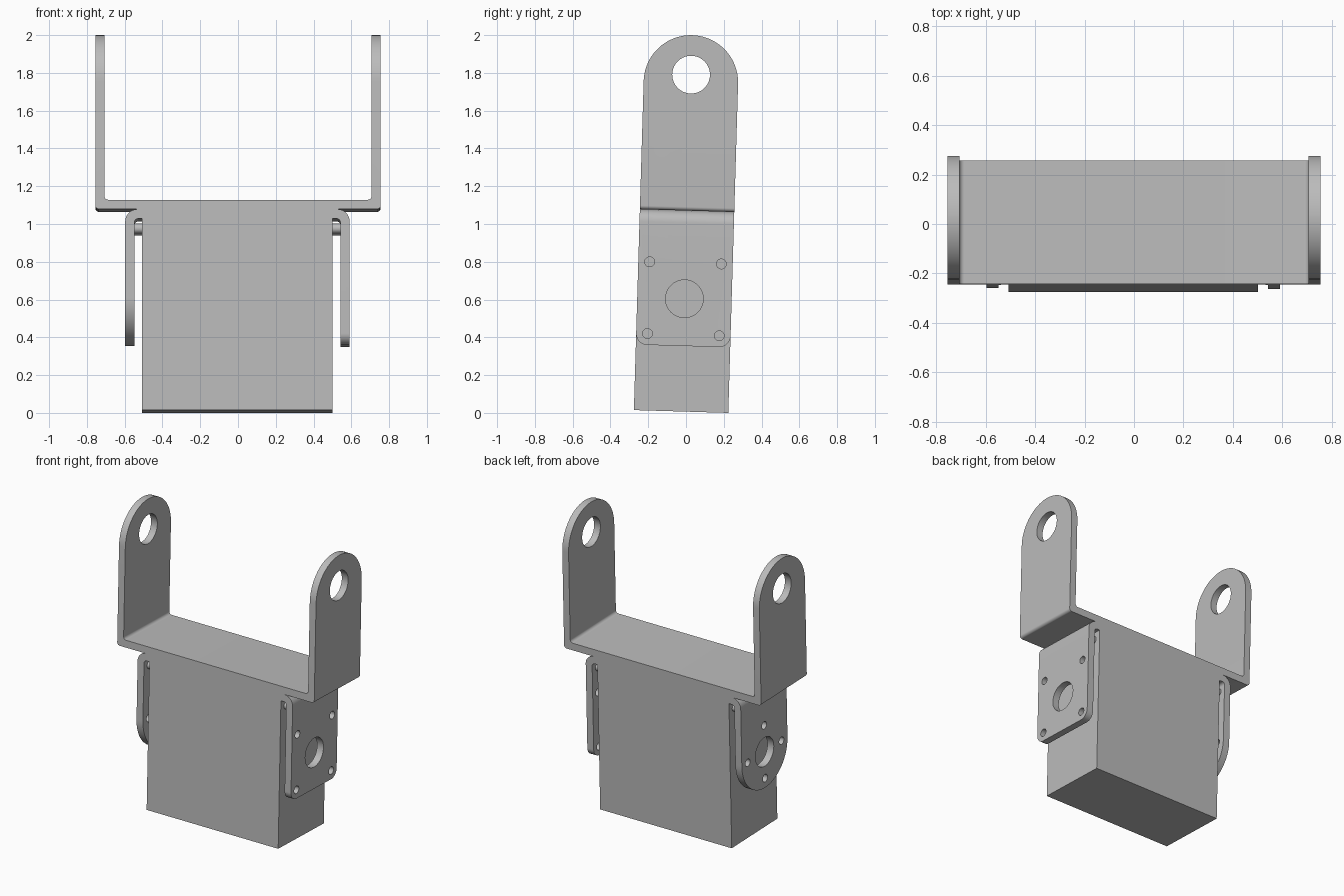
import bpy, bmesh, math
from mathutils import Vector, Matrix

if "Cube" in bpy.data.objects:
    bpy.data.objects.remove(bpy.data.objects["Cube"], do_unlink=True)

GREY = (0.5, 0.5, 0.5, 1)
metal = bpy.data.materials.new("plain_grey")
metal.use_nodes = True
metal.diffuse_color = GREY
metal.node_tree.nodes["Principled BSDF"].inputs["Base Color"].default_value = GREY

# Whole assembly leans slightly backwards
LEAN = Matrix.Translation((0, -0.026, 0.0074)) @ Matrix.Rotation(-0.0297, 4, 'X')
HALF = 0.25      # half depth of every part
HUB = 0.597      # height of the side pivot
PIN = 0.026      # radius of pins and screw holes
SHIFT = -0.003   # sideways offset of the body


def rounded(corners, steps=14):
    """Outline from (u, v, radius) corners, each filleted with an arc."""
    out = []
    for i, (u, v, r) in enumerate(corners):
        p = Vector((u, v))
        if r == 0:
            out.append(p)
            continue
        a = (Vector(corners[i - 1][:2]) - p).normalized()
        b = (Vector(corners[(i + 1) % len(corners)][:2]) - p).normalized()
        c = p + (a + b) * r          # right-angled corners only
        for k in range(steps + 1):
            t = math.pi / 2 * k / steps
            q = c - b * r * math.cos(t) - a * r * math.sin(t)
            if not out or (q - out[-1]).length > 1e-5:
                out.append(q)
    return out


def circle(y, z, r, n=40):
    return [Vector((y + r * math.cos(2 * math.pi * k / n),
                    z + r * math.sin(2 * math.pi * k / n))) for k in range(n)]


def prism(name, outlines, axis, lo, hi):
    """Extrude outlines along x (given as y, z) or along y (given as x, z)."""
    bm = bmesh.new()
    for pts in outlines:
        place = (lambda p: (lo, p.x, p.y)) if axis == 'x' else (lambda p: (p.x, lo, p.y))
        face = bm.faces.new([bm.verts.new(place(p)) for p in pts])
        new = bmesh.ops.extrude_face_region(bm, geom=[face])["geom"]
        step = Vector((hi - lo, 0, 0)) if axis == 'x' else Vector((0, hi - lo, 0))
        bmesh.ops.translate(bm, vec=step, verts=[g for g in new if isinstance(g, bmesh.types.BMVert)])
    bmesh.ops.recalc_face_normals(bm, faces=bm.faces)
    mesh = bpy.data.meshes.new(name)
    bm.to_mesh(mesh)
    bm.free()
    mesh.materials.append(metal)
    obj = bpy.data.objects.new(name, mesh)
    bpy.context.collection.objects.link(obj)
    return obj


def cut(obj, cutter, operation):
    mod = obj.modifiers.new(operation.lower(), 'BOOLEAN')
    mod.operation, mod.solver, mod.object = operation, 'EXACT', cutter
    bpy.context.view_layer.update()
    graph = bpy.context.evaluated_depsgraph_get()
    obj_mesh = bpy.data.meshes.new_from_object(obj.evaluated_get(graph))
    obj.modifiers.clear()
    obj.data = obj_mesh
    bpy.data.objects.remove(cutter, do_unlink=True)


def bent_sheet(name, strip, silhouette, holes):
    """Folded strip trimmed to its side silhouette, then drilled."""
    obj = prism(name, [strip], 'y', -0.4, 0.4)
    cut(obj, prism("trim", [silhouette], 'x', -1, 1), 'INTERSECT')
    cut(obj, prism("drill", holes, 'x', -0.9, 0.9), 'DIFFERENCE')
    return obj


# Upper fork with round ends
fork = bent_sheet(
    "upper_fork",
    rounded([(-0.755, 1.064, 0.02), (0.755, 1.064, 0.02), (0.755, 2.2, 0), (0.707, 2.2, 0),
             (0.707, 1.114, 0.02), (-0.707, 1.114, 0.02), (-0.707, 2.2, 0), (-0.755, 2.2, 0)]),
    rounded([(-HALF, 0.9, 0), (HALF, 0.9, 0), (HALF, 1.993, 0.2499), (-HALF, 1.993, 0.2499)], 20),
    [circle(0, 1.784, 0.1)])

# Body block
H = 1.064
body = prism("body_block", [rounded([(-HALF, 0, 0), (HALF, 0, 0), (HALF, H, 0), (-HALF, H, 0)])],
             'x', SHIFT - 0.504, SHIFT + 0.504)
parts = [fork, body]

# Side brackets: square one on +x, round one on -x
square = [(s * 0.19, HUB + t * 0.19) for s in (-1, 1) for t in (-1, 1)]
cross = [(0.185, HUB), (-0.185, HUB), (0, HUB + 0.185), (0, HUB - 0.185)]
for name, side, radius, screws in (("square", 1, 0.06, square), ("round", -1, 0.2499, cross)):
    strip = rounded([(0.504, H, 0), (0.594, H, 0.065), (0.594, 0.1, 0),
                     (0.545, 0.1, 0), (0.545, H - 0.05, 0.02), (0.504, H - 0.05, 0)])
    strip = [Vector((side * p.x + SHIFT, p.y)) for p in strip]
    low = HUB - HALF
    outline = rounded([(-HALF, low, radius), (HALF, low, radius), (HALF, 1.3, 0), (-HALF, 1.3, 0)], 20)
    holes = [circle(0, HUB, 0.1)] + [circle(y, z, PIN, 24) for y, z in screws]
    parts.append(bent_sheet(name + "_side_bracket", strip, outline, holes))

    # Spacer pins between body and bracket
    ends = sorted((SHIFT + side * 0.5, SHIFT + side * 0.546))
    parts.append(prism(name + "_side_pins", [circle(y, 0.963, PIN, 24) for y in (-0.19, 0.19)], 'x', *ends))

# Lean and shade everything
bpy.ops.object.select_all(action='DESELECT')
for obj in parts:
    obj.data.transform(LEAN)
    obj.select_set(True)
bpy.context.view_layer.objects.active = body
bpy.ops.object.shade_smooth_by_angle(angle=math.radians(30))
